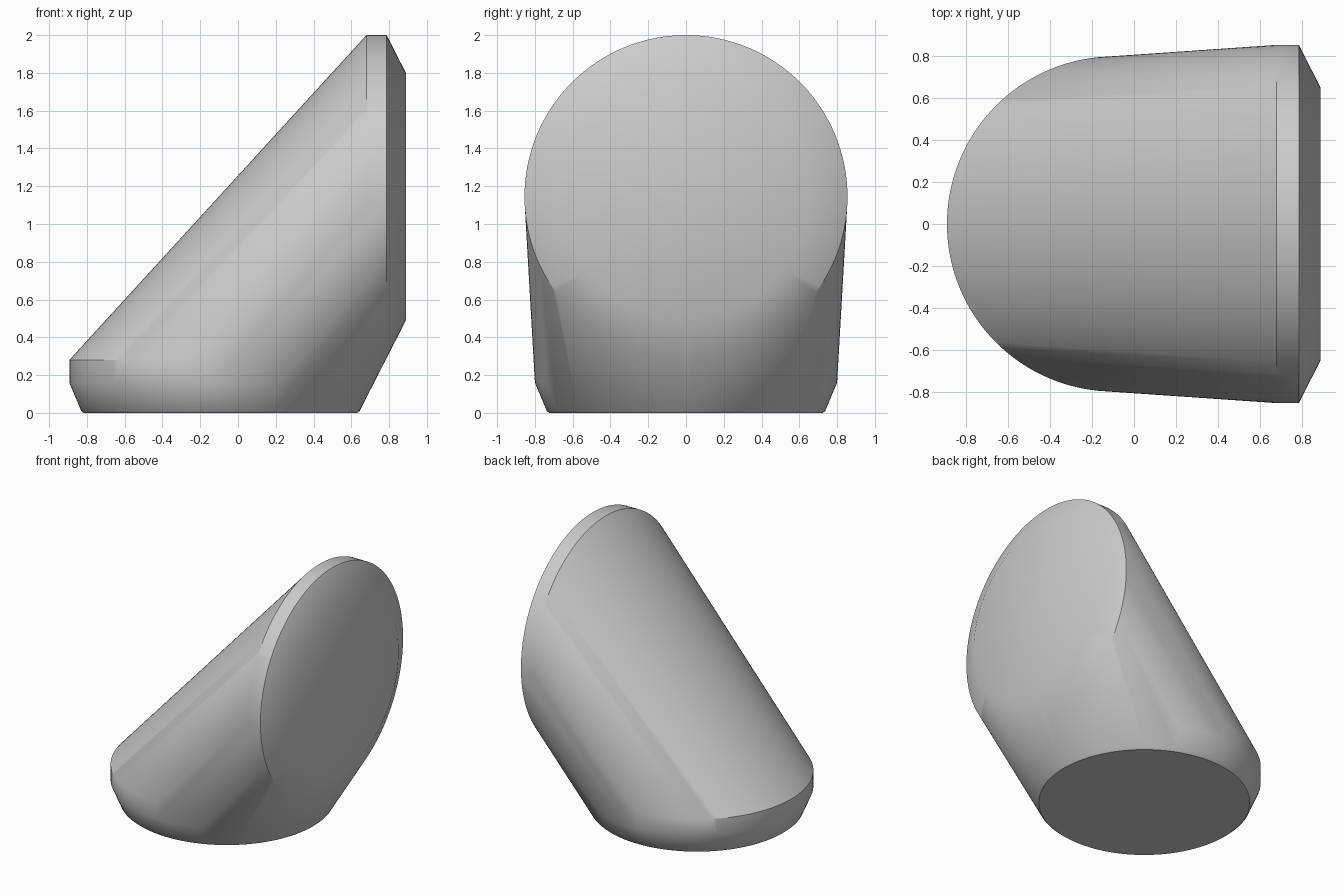
import bpy, bmesh, math
from mathutils import Vector

SEGMENTS = 128

cube = bpy.data.objects.get("Cube")
if cube:
    bpy.data.objects.remove(cube, do_unlink=True)

# Plain grey material
grey = bpy.data.materials.new("plain_grey")
grey.use_nodes = True
colour = (0.6, 0.6, 0.6, 1)
grey.diffuse_color = colour
grey.node_tree.nodes["Principled BSDF"].inputs["Base Color"].default_value = colour

bm = bmesh.new()


def ring(centre, radius, u, v):
    """Add a circle of points spanned by the axes u and v."""
    for i in range(SEGMENTS):
        a = math.tau * i / SEGMENTS
        bm.verts.new(Vector(centre) + radius * (math.cos(a) * Vector(u) + math.sin(a) * Vector(v)))


X, Y, Z = (1, 0, 0), (0, 1, 0), (0, 0, 1)

# Chamfered foot disc lying on the ground: height, radius
for z, r in ((0, 0.725), (0.01, 0.737), (0.16, 0.8), (0.28, 0.8)):
    ring((-0.093, 0, z), r, X, Y)

# Chamfered upright disc on the left side: distance, radius
for x, r in ((0.68, 0.855), (0.787, 0.855), (0.89, 0.653)):
    ring((x, 0, 1.145), r, Y, Z)

# Wrap both discs in one convex skin and merge the flat areas
hull = bmesh.ops.convex_hull(bm, input=bm.verts[:])
loose = {g for g in hull["geom_interior"] + hull["geom_unused"] if isinstance(g, bmesh.types.BMVert)}
bmesh.ops.delete(bm, geom=list(loose), context='VERTS')
bmesh.ops.dissolve_limit(bm, angle_limit=math.radians(0.1), verts=bm.verts[:], edges=bm.edges[:])
bmesh.ops.recalc_face_normals(bm, faces=bm.faces[:])

mesh = bpy.data.meshes.new("wedge_body")
bm.to_mesh(mesh)
bm.free()
mesh.materials.append(grey)
body = bpy.data.objects.new("wedge_body", mesh)
bpy.context.collection.objects.link(body)

# Smooth the skin, keep the rims crisp
bpy.ops.object.select_all(action='DESELECT')
body.select_set(True)
bpy.context.view_layer.objects.active = body
bpy.ops.object.shade_smooth_by_angle(angle=math.radians(30))
